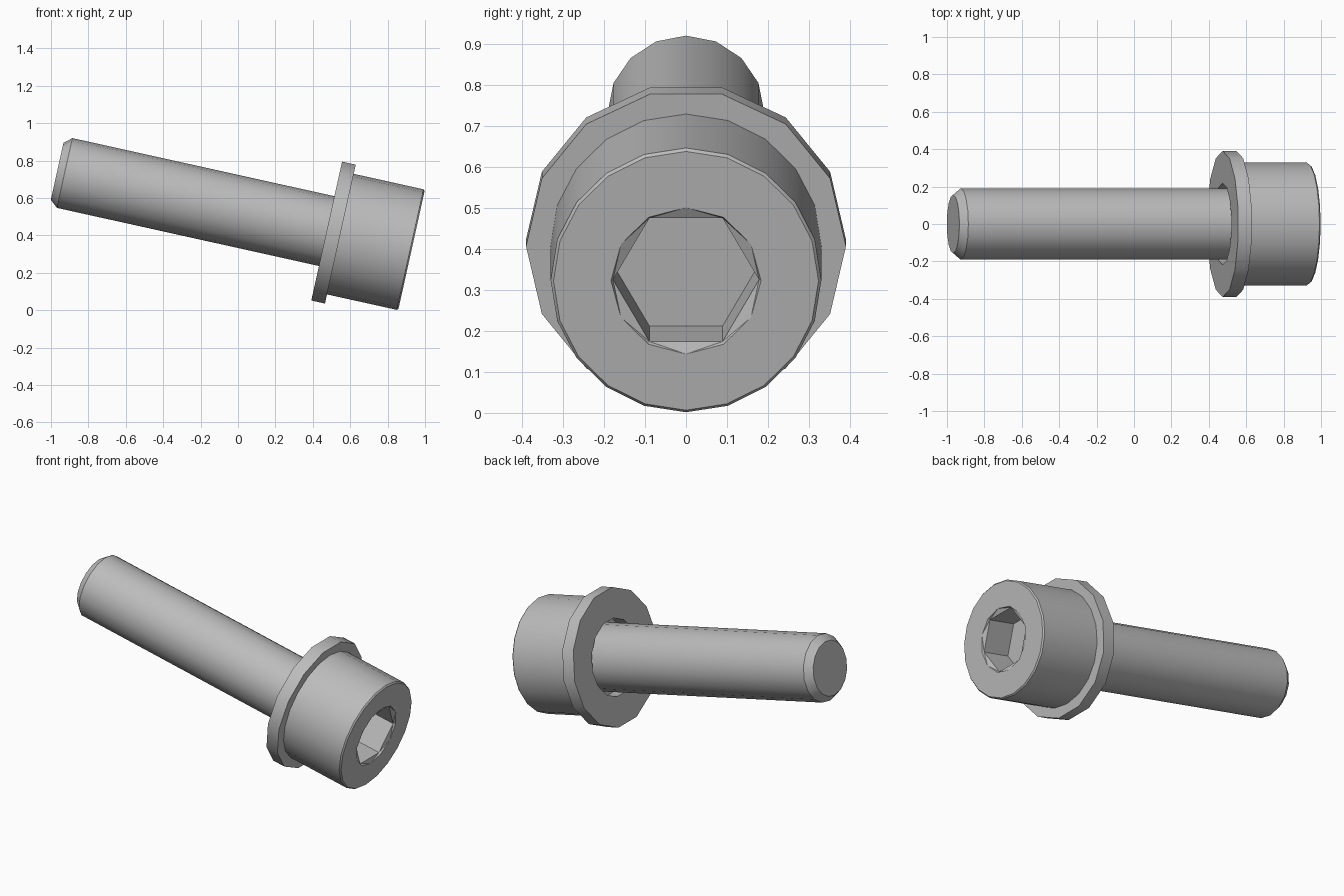
import bpy, bmesh
from math import cos, sin, pi, radians
from mathutils import Matrix

default = bpy.data.objects.get("Cube")
if default:
    bpy.data.objects.remove(default, do_unlink=True)

# One plain steel colour
GREY = (0.5, 0.5, 0.5, 1.0)
steel = bpy.data.materials.new("grey_steel")
steel.use_nodes = True
steel.diffuse_color = GREY
steel.node_tree.nodes["Principled BSDF"].inputs["Base Color"].default_value = GREY

# Shared tilted axis: local x runs out of the head, origin at the head face
TILT = Matrix.Translation((0.928, 0, 0.322)) @ Matrix.Rotation(radians(12.5), 4, 'Y')


def loft(name, rings, closed=False):
    """Join rings (position, radius, sides) along the axis; cap or close the ends."""
    bm = bmesh.new()
    loops, edges = [], []
    for t, r, n in rings:
        vs = [bm.verts.new((t, r * cos(2 * pi * i / n), r * sin(2 * pi * i / n)))
              for i in range(n)]
        loops.append(vs)
        edges.append([bm.edges.new((vs[i], vs[(i + 1) % n])) for i in range(n)])
    pairs = list(zip(edges, edges[1:]))
    if closed:
        pairs.append((edges[-1], edges[0]))
    for a, b in pairs:
        bmesh.ops.bridge_loops(bm, edges=a + b)
    if not closed:
        bm.faces.new(loops[0])
        bm.faces.new(loops[-1])
    bmesh.ops.recalc_face_normals(bm, faces=bm.faces)
    mesh = bpy.data.meshes.new(name)
    bm.to_mesh(mesh)
    bm.free()
    mesh.materials.append(steel)
    obj = bpy.data.objects.new(name, mesh)
    bpy.context.collection.objects.link(obj)
    obj.matrix_world = TILT
    bpy.ops.object.select_all(action='DESELECT')
    obj.select_set(True)
    bpy.context.view_layer.objects.active = obj
    bpy.ops.object.shade_smooth_by_angle(angle=radians(27))
    return obj


# Shaft with chamfered tip
loft("shaft", [(-1.941, 0.156, 16), (-1.9, 0.191, 16), (-0.385, 0.191, 16)])

# Cylinder head with countersunk hexagonal socket
loft("head", [(-0.39, 0.33, 20), (-0.008, 0.33, 20), (0, 0.323, 20),
              (0, 0.183, 12), (-0.012, 0.178, 6), (-0.185, 0.178, 6)])

# Loose washer under the head
loft("washer", [(-0.39, 0.39, 14), (-0.465, 0.39, 14),
                (-0.465, 0.218, 14), (-0.39, 0.218, 14)], closed=True)
